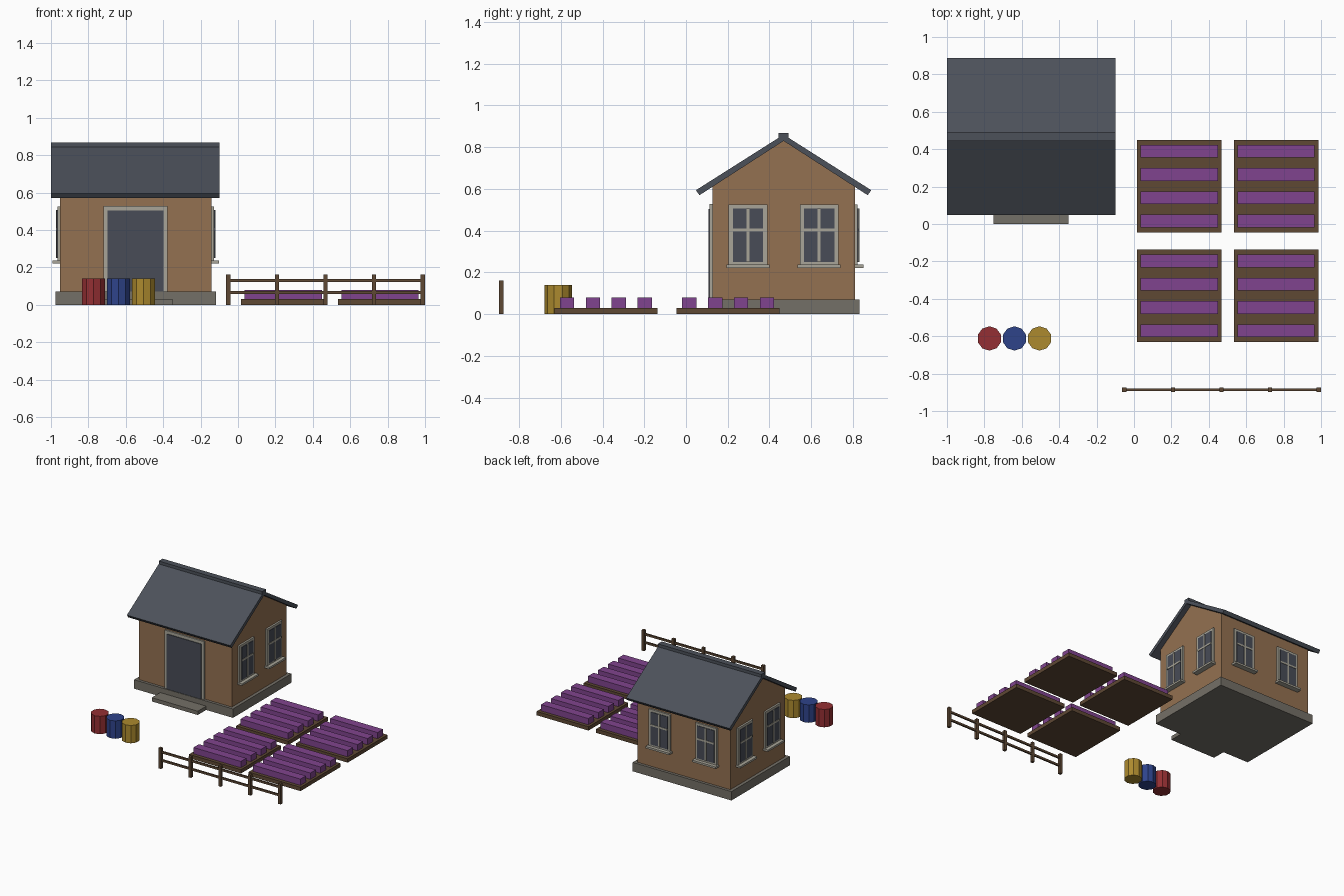
import bpy
import bmesh
from mathutils import Vector, Matrix

if "Cube" in bpy.data.objects:
    bpy.data.objects.remove(bpy.data.objects["Cube"])


def material(name, rgb):
    """Flat material from sRGB bytes, stored as linear values."""
    lin = [((c / 255 + 0.055) / 1.055) ** 2.4 for c in rgb] + [1.0]
    mat = bpy.data.materials.new(name)
    mat.use_nodes = True
    mat.diffuse_color = lin
    mat.node_tree.nodes["Principled BSDF"].inputs["Base Color"].default_value = lin
    return mat


WALL = material("tan wall", (148, 113, 81))
SLATE = material("slate roof", (76, 81, 90))
GLASS = material("dark panel", (72, 76, 87))
TRIM = material("pale trim", (168, 165, 152))
STONE = material("grey stone", (116, 112, 103))
WOOD = material("brown wood", (94, 72, 52))
PLANT = material("purple plants", (128, 68, 142))
RED = material("red paint", (148, 47, 51))
BLUE = material("blue paint", (46, 67, 138))
YELLOW = material("yellow paint", (172, 138, 46))


def finish(name, bm, mat):
    bmesh.ops.recalc_face_normals(bm, faces=bm.faces)
    mesh = bpy.data.meshes.new(name)
    bm.to_mesh(mesh)
    bm.free()
    mesh.materials.append(mat)
    obj = bpy.data.objects.new(name, mesh)
    bpy.context.collection.objects.link(obj)
    return obj


def boxes(name, spans, mat):
    """One object from boxes, each given by two opposite corners."""
    bm = bmesh.new()
    for a, b in spans:
        a, b = Vector(a), Vector(b)
        size = [abs(v) for v in b - a]
        bmesh.ops.create_cube(bm, size=1, matrix=Matrix.Translation((a + b) / 2) @ Matrix.Diagonal((*size, 1)))
    return finish(name, bm, mat)


def prism(name, profile, x0, x1, mat):
    """Profile of (y, z) points extruded along x."""
    bm = bmesh.new()
    face = bm.faces.new([bm.verts.new((x0, y, z)) for y, z in profile])
    new = bmesh.ops.extrude_face_region(bm, geom=[face])["geom"]
    bmesh.ops.translate(bm, vec=(x1 - x0, 0, 0), verts=[v for v in new if isinstance(v, bmesh.types.BMVert)])
    return finish(name, bm, mat)


# House shell
CX, CY = -0.547, 0.4675
HX, HY = 0.405, 0.341
boxes("foundation", [((CX - 0.43, CY - 0.363, 0), (CX + 0.43, CY + 0.363, 0.07))], STONE)
boxes("door_step", [((-0.75, 0, 0), (-0.35, CY - 0.363, 0.03))], STONE)
prism("walls", [(CY - HY, 0.07), (CY + HY, 0.07), (CY + HY, 0.61), (CY, 0.83), (CY - HY, 0.61)],
      CX - HX, CX + HX, WALL)

# Roof
half = [(0.403, 0.57), (0.42, 0.594)]
prism("roof", [(CY - y, z) for y, z in half] + [(CY, 0.86)]
      + [(CY + y, z) for y, z in reversed(half)] + [(CY, 0.83)], -1.0, -0.1, SLATE)
boxes("ridge_cap", [((-1.0, CY - 0.024, 0.842), (-0.1, CY + 0.024, 0.868))], SLATE)


# Openings: boxes in wall coordinates (along the wall, outward, up)
def on_wall(name, origin, out, spans, mat):
    origin, out = Vector(origin), Vector(out)
    along, up = out.cross(Vector((0, 0, 1))), Vector((0, 0, 1))

    def place(p):
        return origin + along * p[0] + out * p[1] + up * p[2]
    boxes(name, [(place(a), place(b)) for a, b in spans], mat)


def window(name, origin, out):
    on_wall(name + "_frame", origin, out, [((-0.093, -0.005, 0.233), (0.093, 0.014, 0.525))], TRIM)
    on_wall(name + "_glass", origin, out, [((-0.073, 0, 0.25), (0.073, 0.018, 0.506))], GLASS)
    on_wall(name + "_bars", origin, out, [((-0.007, 0, 0.25), (0.007, 0.022, 0.506)),
                                          ((-0.073, 0, 0.397), (0.073, 0.021, 0.411))], TRIM)
    on_wall(name + "_sill", origin, out, [((-0.103, -0.005, 0.222), (0.103, 0.041, 0.237))], TRIM)


for side, tag in ((1, "front"), (-1, "back")):
    shift = -side * HY / 2
    window("left_window_" + tag, (CX + HX, CY + shift, 0), (1, 0, 0))
    window("right_window_" + tag, (CX - HX, CY + shift, 0), (-1, 0, 0))
for side, tag in ((1, "left"), (-1, "right")):
    window("back_window_" + tag, (CX + side * HX / 2, CY + HY, 0), (0, 1, 0))

door_spot = (CX, CY - HY, 0)
on_wall("door_frame", door_spot, (0, -1, 0), [((-0.171, -0.005, 0.07), (0.171, 0.013, 0.527))], TRIM)
on_wall("door", door_spot, (0, -1, 0), [((-0.15, 0, 0.07), (0.15, 0.018, 0.503))], GLASS)

# Garden beds with four planted rows each
for x, col in ((0.242, "right"), (0.76, "left")):
    for y, row in ((0.202, "back"), (-0.384, "front")):
        tag = row + "_" + col
        boxes("garden_bed_" + tag, [((x - 0.226, y - 0.247, 0), (x + 0.226, y + 0.247, 0.03))], WOOD)
        rows = [y + (i - 1.5) * 0.1243 for i in range(4)]
        boxes("plant_rows_" + tag, [((x - 0.206, r - 0.034, 0.025), (x + 0.206, r + 0.034, 0.079))
                                    for r in rows], PLANT)

# Barrels
for x, mat, tag in ((-0.773, RED, "red"), (-0.639, BLUE, "blue"), (-0.505, YELLOW, "yellow")):
    bm = bmesh.new()
    bmesh.ops.create_cone(bm, cap_ends=True, segments=10, radius1=0.065, radius2=0.065, depth=0.14,
                          matrix=Matrix.Translation((x, -0.612, 0.07)))
    finish(tag + "_barrel", bm, mat)

# Fence
FY = -0.886
posts = [-0.052 + i * 0.26 for i in range(5)]
boxes("fence_posts", [((x - 0.011, FY - 0.011, 0), (x + 0.011, FY + 0.011, 0.162)) for x in posts], WOOD)
boxes("fence_rails", [((posts[0], FY - 0.006, z - 0.008), (posts[-1], FY + 0.006, z + 0.008))
                      for z in (0.065, 0.13)], WOOD)
